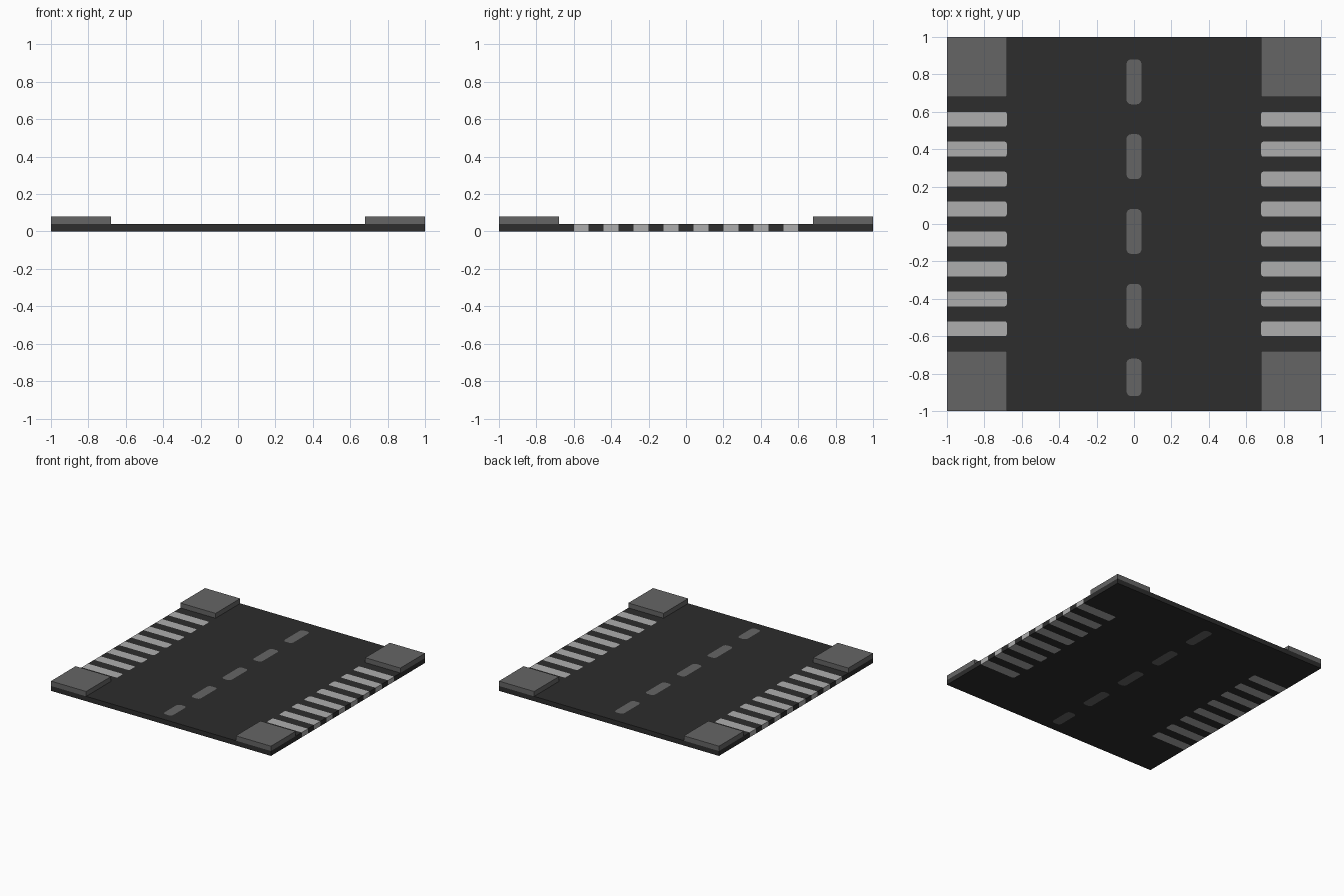
import bpy, bmesh, math

if "Cube" in bpy.data.objects:
    bpy.data.objects.remove(bpy.data.objects["Cube"])

ROAD_H, KERB_H, KERB = 0.04, 0.08, 0.32


def material(name, v):
    m = bpy.data.materials.new(name)
    m.diffuse_color = (v, v, v, 1)
    m.use_nodes = True
    m.node_tree.nodes["Principled BSDF"].inputs["Base Color"].default_value = m.diffuse_color
    return m


asphalt = material("dark asphalt", 0.026)
concrete = material("mid grey", 0.131)
paint = material("light grey paint", 0.42)


def outline(x0, x1, y0, y1, r_left, r_right, steps=4):
    """Counter-clockwise rectangle with separate radii on its left and right corners."""
    corners = [(x1, y1, -1, -1, r_right, 0), (x0, y1, 1, -1, r_left, 90),
               (x0, y0, 1, 1, r_left, 180), (x1, y0, -1, 1, r_right, 270)]
    pts = []
    for x, y, sx, sy, r, start in corners:
        if r == 0:
            pts.append((x, y))
            continue
        for i in range(steps + 1):
            a = math.radians(start + 90 * i / steps)
            pts.append((x + sx * r + r * math.cos(a), y + sy * r + r * math.sin(a)))
    return pts


def prisms(name, outlines, z0, z1, mat):
    """One object made of upright prisms."""
    bm = bmesh.new()
    for pts in outlines:
        low = [bm.verts.new((x, y, z0)) for x, y in pts]
        high = [bm.verts.new((x, y, z1)) for x, y in pts]
        bm.faces.new(low[::-1])
        bm.faces.new(high)
        n = len(pts)
        for i in range(n):
            j = (i + 1) % n
            bm.faces.new((low[i], low[j], high[j], high[i]))
    me = bpy.data.meshes.new(name)
    bm.to_mesh(me)
    bm.free()
    me.materials.append(mat)
    ob = bpy.data.objects.new(name, me)
    bpy.context.collection.objects.link(ob)
    return ob


inner = 1 - KERB


def stripes(reach):
    """Crossing bars on both sides, rounded at the inner end."""
    out = []
    for i in range(8):
        y = -0.6 + 0.16 * i
        out.append(outline(-reach, -inner, y, y + 0.08, 0, 0.012))
        out.append(outline(inner, reach, y, y + 0.08, 0.012, 0))
    return out


# Centre line dashes; the front one is shorter
dashes = [outline(-0.04, 0.04, y0, y0 + length, 0.025, 0.025)
          for y0, length in ((0.64, 0.24), (0.24, 0.24), (-0.16, 0.24),
                             (-0.56, 0.24), (-0.92, 0.20))]

# Road slab with slots cut right through for the inlaid markings
road = prisms("road", [outline(-1, 1, -1, 1, 0, 0)], 0, ROAD_H, asphalt)
cutter = prisms("marking_cutter", stripes(1.1) + dashes, -0.1, 0.1, asphalt)
cutter.hide_render = True
cutter.hide_viewport = True
cut = road.modifiers.new("marking_slots", 'BOOLEAN')
cut.operation = 'DIFFERENCE'
cut.solver = 'EXACT'
cut.object = cutter

# Inlaid markings, flush with the slab
prisms("crossing_stripes", stripes(1), 0, ROAD_H, paint)
prisms("centre_dashes", dashes, 0, ROAD_H, concrete)

# Raised pavement corners
prisms("pavement_corners",
       [outline(x, x + KERB, y, y + KERB, 0, 0) for x in (-1, inner) for y in (-1, inner)],
       ROAD_H, KERB_H, concrete)
